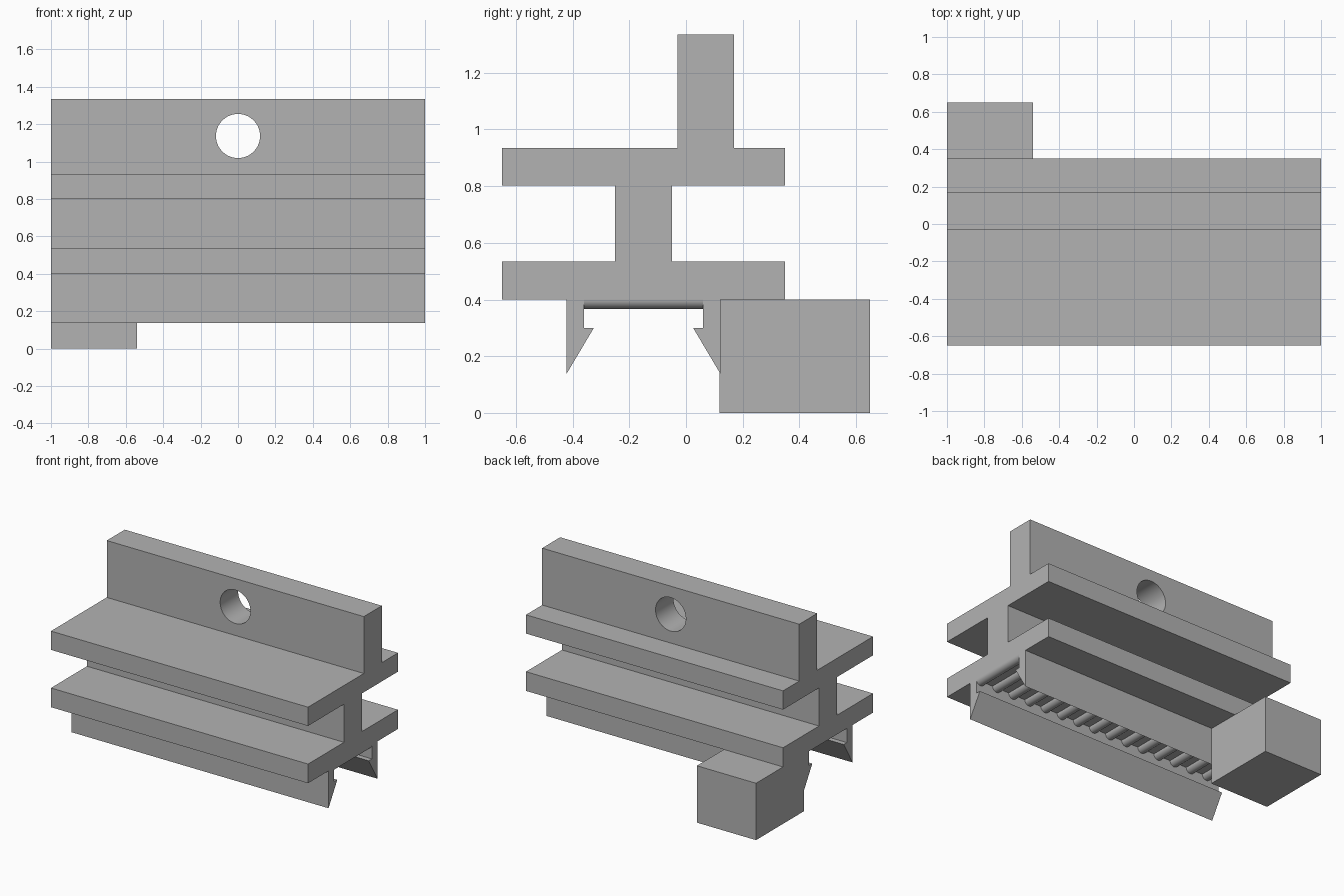
import bpy
import bmesh
import math
from mathutils import Vector

cube = bpy.data.objects.get("Cube")
if cube:
    bpy.data.objects.remove(cube, do_unlink=True)

grey = bpy.data.materials.new("plain_grey")
grey.use_nodes = True
grey.diffuse_color = (0.45, 0.45, 0.45, 1)
grey.node_tree.nodes["Principled BSDF"].inputs["Base Color"].default_value = grey.diffuse_color

CENTRE_Y = -0.15   # symmetry plane of the clip and flanges
PITCH = 2 / 15     # tooth spacing
TOOTH_R = PITCH / 4


def prism(bm, points, axis):
    """Extrude a closed outline of 3D points along a vector."""
    face = bm.faces.new([bm.verts.new(p) for p in points])
    ext = bmesh.ops.extrude_face_region(bm, geom=[face])
    moved = [v for v in ext["geom"] if isinstance(v, bmesh.types.BMVert)]
    bmesh.ops.translate(bm, verts=moved, vec=Vector(axis))


def finish(bm, name):
    bmesh.ops.recalc_face_normals(bm, faces=bm.faces)
    mesh = bpy.data.meshes.new(name)
    bm.to_mesh(mesh)
    bm.free()
    obj = bpy.data.objects.new(name, mesh)
    bpy.context.collection.objects.link(obj)
    mesh.materials.append(grey)
    return obj


def smooth(obj):
    bpy.ops.object.select_all(action="DESELECT")
    obj.select_set(True)
    bpy.context.view_layer.objects.active = obj
    bpy.ops.object.shade_smooth_by_angle(angle=math.radians(30))


# Rail body: double flange, web, upright plate and two snap hooks
half = [(0.21, 0.4), (0.21, 0.3), (0.175, 0.3), (0.272, 0.137), (0.272, 0.4),
        (0.5, 0.4), (0.5, 0.535), (0.1, 0.535), (0.1, 0.803),
        (0.5, 0.803), (0.5, 0.935)]
right = [(CENTRE_Y + y, z) for y, z in half]
left = [(CENTRE_Y - y, z) for y, z in reversed(half)]
plate = [(0.17, 0.935), (0.17, 1.335), (-0.03, 1.335), (-0.03, 0.935)]
bm = bmesh.new()
prism(bm, [(-1, y, z) for y, z in right + plate + left], (2, 0, 0))
body = finish(bm, "rail_body")

# Round hole through the upright plate
bm = bmesh.new()
ring = [math.tau * i / 64 for i in range(64)]
prism(bm, [(0.118 * math.cos(a), -0.3, 1.137 + 0.118 * math.sin(a)) for a in ring],
      (0, 0.7, 0))
cutter = finish(bm, "hole_cutter")
cutter.hide_render = True
cutter.hide_set(True)
cut = body.modifiers.new("hole", "BOOLEAN")
cut.operation = "DIFFERENCE"
cut.solver = "EXACT"
cut.object = cutter
bpy.context.view_layer.objects.active = body
bpy.ops.object.modifier_apply(modifier=cut.name)
bpy.data.objects.remove(cutter, do_unlink=True)
smooth(body)

# Stop block at the rear corner
bm = bmesh.new()
prism(bm, [(-1, 0.118, 0), (-0.54, 0.118, 0), (-0.54, 0.65, 0), (-1, 0.65, 0)],
      (0, 0, 0.4))
finish(bm, "stop_block")

# Half-round teeth under the lower flange, between the hooks
bm = bmesh.new()
arc = [math.pi * i / 16 for i in range(17)]
for i in range(15):
    x = 1 - TOOTH_R - i * PITCH
    prism(bm, [(x + TOOTH_R * math.cos(a), CENTRE_Y - 0.21, 0.4 - TOOTH_R * math.sin(a))
               for a in arc], (0, 0.42, 0))
smooth(finish(bm, "grip_teeth"))
